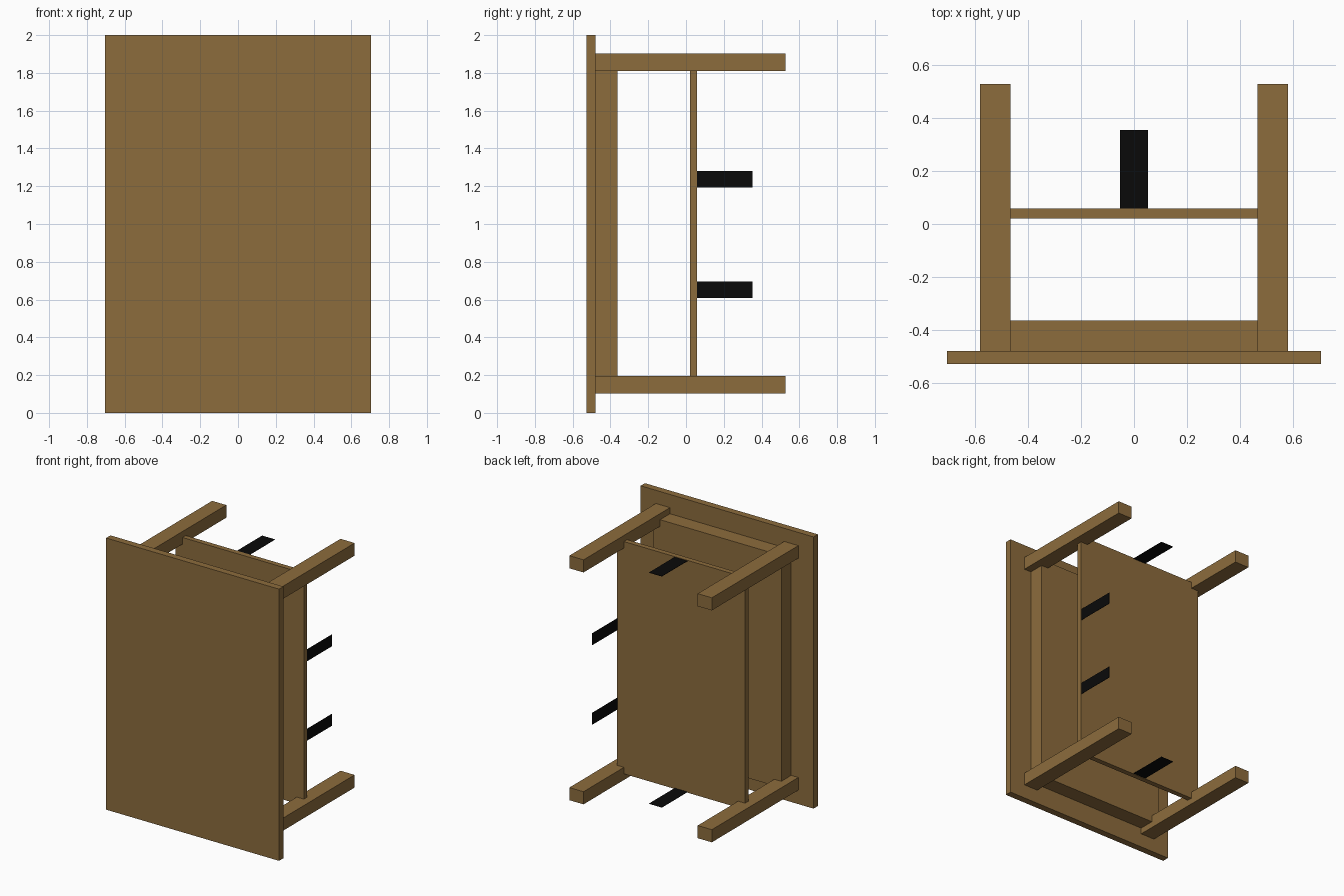
import bpy

if "Cube" in bpy.data.objects:
    bpy.data.objects.remove(bpy.data.objects["Cube"])


def material(name, rgb):
    m = bpy.data.materials.new(name)
    m.diffuse_color = (*rgb, 1.0)
    m.use_nodes = True
    m.node_tree.nodes["Principled BSDF"].inputs["Base Color"].default_value = m.diffuse_color
    return m


wood = material("brown wood", (0.265, 0.150, 0.046))
black = material("black strap", (0.003, 0.003, 0.003))


def box(name, lo, hi, mat):
    """Box between two corners."""
    centre = [(a + b) / 2 for a, b in zip(lo, hi)]
    bpy.ops.mesh.primitive_cube_add(size=1, location=centre)
    ob = bpy.context.object
    ob.name = name
    ob.scale = [b - a for a, b in zip(lo, hi)]
    bpy.ops.object.transform_apply(location=False, rotation=False, scale=True)
    ob.data.materials.append(mat)
    return ob


# Table lying on its side: top at the front, legs pointing back
box("table_top", (-0.704, -0.528, 0), (0.704, -0.478, 2), wood)
box("apron", (-0.522, -0.478, 0.148), (0.522, -0.363, 1.858), wood)
box("shelf", (-0.522, 0.02, 0.148), (0.522, 0.058, 1.858), wood)

# Four legs
for sx, side in ((-1, "left"), (1, "right")):
    x0, x1 = sorted((sx * 0.465, sx * 0.58))
    for z0, level in ((0.103, "lower"), (1.81, "upper")):
        box(f"{side}_{level}_leg", (x0, -0.478, z0), (x1, 0.528, z0 + 0.093), wood)

# Thin black straps along the shelf edges: two on the right, one at each end
T = 0.003
for i, z in enumerate((0.652, 1.237)):
    box(f"side_strap_{i + 1}", (0.519 - T, 0.055, z - 0.043), (0.519, 0.352, z + 0.043), black)
box("lower_strap", (-0.052, 0.055, 0.151), (0.052, 0.355, 0.151 + T), black)
box("upper_strap", (-0.052, 0.055, 1.855 - T), (0.052, 0.355, 1.855), black)
